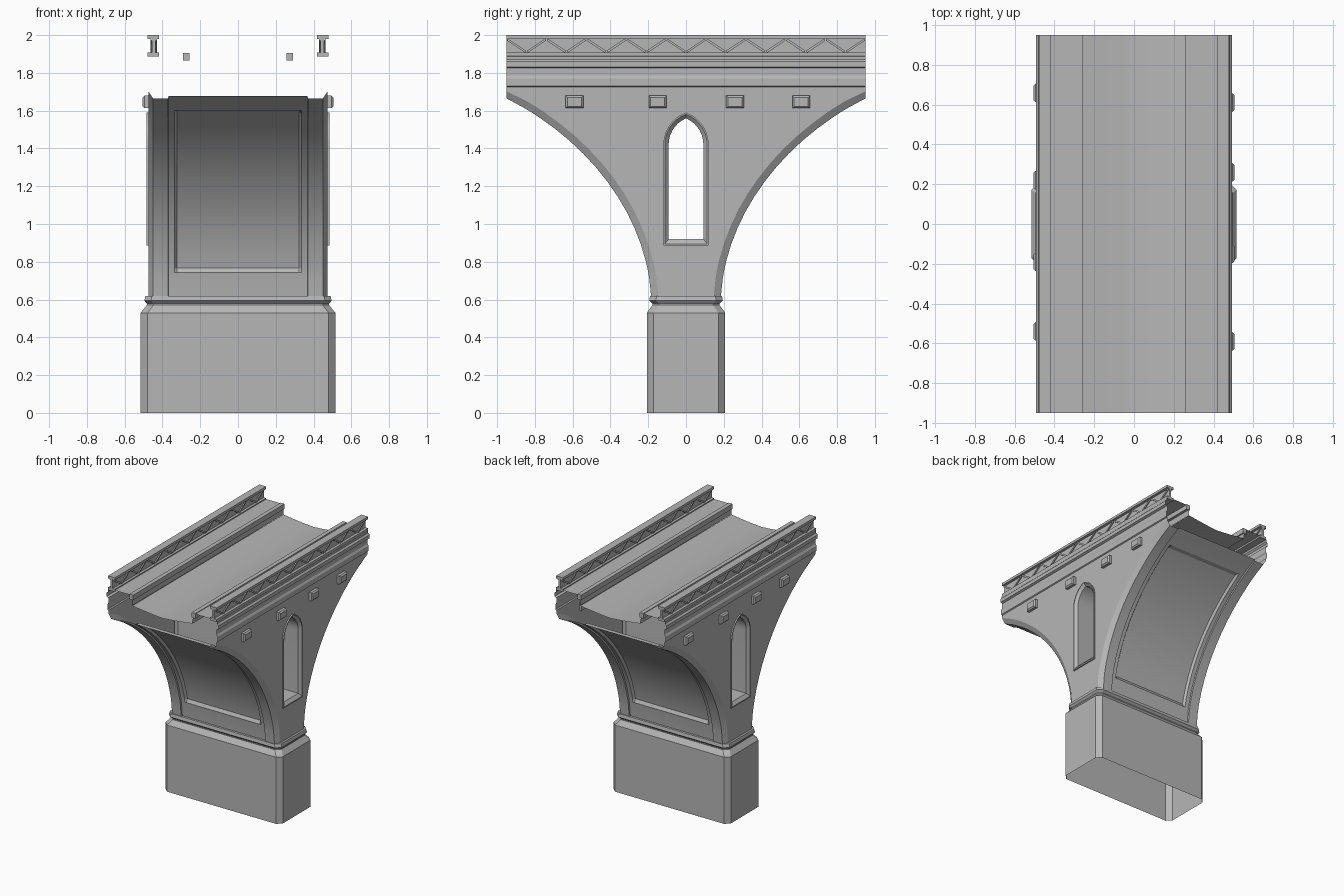
import bpy, bmesh, math
from mathutils import Vector, Matrix
from mathutils.geometry import interpolate_bezier

cube = bpy.data.objects.get("Cube")
if cube:
    bpy.data.objects.remove(cube, do_unlink=True)

stone = bpy.data.materials.new("grey_stone")
stone.use_nodes = True
GREY = (0.47, 0.47, 0.47, 1)
stone.diffuse_color = GREY
stone.node_tree.nodes["Principled BSDF"].inputs["Base Color"].default_value = GREY

LENGTH = 0.95      # half length of the deck
WALL = 0.475       # half width of the pier walls
SIDES = (1, -1)


def finish(name, bm, toward=None, smooth=False):
    """Turn a bmesh into an object; sheets are turned to face 'toward'."""
    bmesh.ops.recalc_face_normals(bm, faces=bm.faces)
    if toward:
        facing = sum((f.normal * f.calc_area() for f in bm.faces), Vector())
        if facing.dot(Vector(toward)) < 0:
            bmesh.ops.reverse_faces(bm, faces=bm.faces)
    mesh = bpy.data.meshes.new(name)
    bm.to_mesh(mesh)
    bm.free()
    mesh.materials.append(stone)
    obj = bpy.data.objects.new(name, mesh)
    bpy.context.collection.objects.link(obj)
    if smooth:
        bpy.ops.object.select_all(action='DESELECT')
        obj.select_set(True)
        bpy.context.view_layer.objects.active = obj
        bpy.ops.object.shade_smooth_by_angle(angle=math.radians(25))
    return obj


def loft(rows, closed=False):
    """Skin a list of equally long point rows."""
    bm = bmesh.new()
    grid = [[bm.verts.new(p) for p in row] for row in rows]
    n = len(rows[0])
    for a, b in zip(grid, grid[1:]):
        for i in range(n if closed else n - 1):
            j = (i + 1) % n
            bm.faces.new((a[i], a[j], b[j], b[i]))
    return bm


def add_box(bm, lo, hi, turn=Matrix()):
    lo, hi = Vector(lo), Vector(hi)
    place = Matrix.Translation((lo + hi) / 2) @ turn @ Matrix.Diagonal((*(hi - lo), 1))
    return bmesh.ops.create_cube(bm, size=1, matrix=place)["verts"]


def extrude_along(profile, sx):
    """Rows of an (x, z) profile at both deck ends."""
    return loft([[(sx * x, y, z) for x, z in profile] for y in (-LENGTH, LENGTH)])


# Curved underside: (y, z) points, finer where the sunk panel starts and ends
KNOTS = [Vector(p) for p in ((0.185, 0.62), (0.21, 1.05), (0.52, 1.45), (LENGTH, 1.665))]


def curve(t):
    a, b, c, d = KNOTS
    s = 1 - t
    return a * s**3 + b * 3 * s * s * t + c * 3 * s * t * t + d * t**3


def t_at(z):
    lo, hi = 0, 1
    for _ in range(30):
        mid = (lo + hi) / 2
        lo, hi = (mid, hi) if curve(mid).y < z else (lo, mid)
    return lo


PANEL = [t_at(z) for z in (0.74, 0.762, 1.575, 1.592)]
STEPS = sorted([i / 14 for i in range(15)] + PANEL)


def inset(t, depth):
    """Point on the curve moved into the masonry, kept within the ends."""
    if t == 0:
        move = Vector((-1, 0))
    elif t == 1:
        move = Vector((0, 1))
    else:
        d = (curve(t + 0.001) - curve(t - 0.001)).normalized()
        move = Vector((-d.y, d.x))
    return curve(t) + move * depth


# Vaulted undersides with edge ribs and a sunk panel
for sy, name in ((-1, "front_vault"), (1, "back_vault")):
    rows = []
    for t in STEPS:
        sunk = 0.03 if PANEL[1] <= t <= PANEL[2] else 0.012
        half = [(WALL, 0.038), (0.45, 0), (0.37, 0), (0.368, 0.012), (0.335, 0.012), (0.322, sunk)]
        section = half + [(-x, d) for x, d in reversed(half)]
        rows.append([(x, sy * inset(t, d).x, inset(t, d).y) for x, d in section])
    finish(name, loft(rows), (0, sy, -1), True)


# Pointed window outline in (y, z)
def pointed(half, bottom, spring=1.42, shift=0.06, n=7):
    r = half + shift
    top = math.acos(shift / r)
    arc = [(r * math.cos(top * i / n) - shift, spring + r * math.sin(top * i / n)) for i in range(n + 1)]
    right = [(half, bottom)] + arc
    return right + [(-y, z) for y, z in reversed(right[:-1])]


OUTER, INNER = pointed(0.12, 0.885), pointed(0.092, 0.92)

# Side walls with a window opening
edge = [inset(t, 0.038) for t in STEPS]
outline = [(p.x, p.y) for p in edge] + [(LENGTH, 1.725)]
outline += [(-y, z) for y, z in reversed(outline)]
for sx, name in ((1, "left_wall"), (-1, "right_wall")):
    bm = bmesh.new()
    edges = []
    for loop in (outline, OUTER):
        vs = [bm.verts.new((sx * WALL, y, z)) for y, z in loop]
        edges += [bm.edges.new((vs[i - 1], vs[i])) for i in range(len(vs))]
    bmesh.ops.triangle_fill(bm, edges=edges, use_beauty=True)
    bmesh.ops.dissolve_limit(bm, angle_limit=0.01, verts=bm.verts, edges=bm.edges)
    finish(name, bm, (sx, 0, 0))

# Window frames joined by a passage through the pier
rings = [(OUTER, WALL), (OUTER, 0.485), (pointed(0.112, 0.895), 0.485), (INNER, 0.465)]
rings += [(loop, -x) for loop, x in reversed(rings)]
finish("window_passage", loft([[(x, y, z) for y, z in loop] for loop, x in rings], True), None, True)


# Plinth and moulding with cut corners, open below
def cut_rect(hx, hy, z, c=0.035):
    quarter = [(hx, hy - c), (hx - c, hy)]
    half = quarter + [(-x, y) for x, y in reversed(quarter)]
    return [(x, y, z) for x, y in half] + [(-x, -y, z) for x, y in half]


levels = [(0.515, 0.207, 0), (0.515, 0.207, 0.53), (0.483, 0.178, 0.57), (0.483, 0.178, 0.578),
          (0.496, 0.195, 0.594), (0.49, 0.19, 0.62), (0.45, 0.14, 0.62)]
finish("plinth", loft([cut_rect(*level) for level in levels], True))

# Small bevelled blocks under the cornice
for sx, name, spots in ((1, "left_block", (-0.59, -0.15, 0.26, 0.61)),
                        (-1, "right_block", (-0.54, -0.19, 0.22, 0.66))):
    for y in spots:
        bm = bmesh.new()
        verts = add_box(bm, (0.46 * sx, y - 0.047, 1.613), (0.505 * sx, y + 0.047, 1.68))
        face = max(bm.faces, key=lambda f: f.calc_center_median().x * sx)
        bmesh.ops.bevel(bm, geom=list(face.edges), offset=0.01, segments=1, affect='EDGES')
        finish(name, bm)

# Cornice, footway, kerb and parapet on each side
CORNICE = [(WALL, 1.725), (0.484, 1.73), (0.484, 1.77), (0.475, 1.785), (0.475, 1.825),
           (0.492, 1.832), (0.492, 1.86), (0.48, 1.872), (0.48, 1.888), (0.45, 1.89)]
for sx, side in ((1, "left"), (-1, "right")):
    finish(side + "_cornice", extrude_along(CORNICE, sx), (sx, 0, 0))
    finish(side + "_footway", extrude_along([(0.45, 1.9), (0.27, 1.9), (0.265, 1.82)], sx), (-sx, 0, 1))

    bm = bmesh.new()
    add_box(bm, (sx * 0.257, -LENGTH, 1.865), (sx * 0.29, LENGTH, 1.905))
    finish(side + "_kerb", bm)

    bm = bmesh.new()
    for inner, outer, low, high in ((0.418, 0.478, 1.98, 2.0), (0.418, 0.478, 1.887, 1.908),
                                    (0.438, 0.456, 1.905, 1.982)):
        add_box(bm, (sx * inner, -LENGTH, low), (sx * outer, LENGTH, high))
    finish(side + "_parapet", bm)

    # Zigzag bracing standing proud of the parapet web
    bm = bmesh.new()
    bays = 18
    step = 2 * LENGTH / bays
    for i in range(bays):
        y = -LENGTH + (i + 0.5) * step
        tilt = math.atan2(0.07, step) * (1 if i % 2 else -1)
        add_box(bm, (sx * 0.43, y - 0.058, 1.938), (sx * 0.464, y + 0.058, 1.95),
                Matrix.Rotation(tilt, 4, 'X'))
    finish(side + "_bracing", bm)

# Sagging roadway sheet
road = [(x, 1.79 + 0.028 * abs(x / 0.265) ** 1.3) for x in [0.265 * i / 4 for i in range(-4, 5)]]
finish("roadway", extrude_along(road, 1), (0, 0, 1), True)
